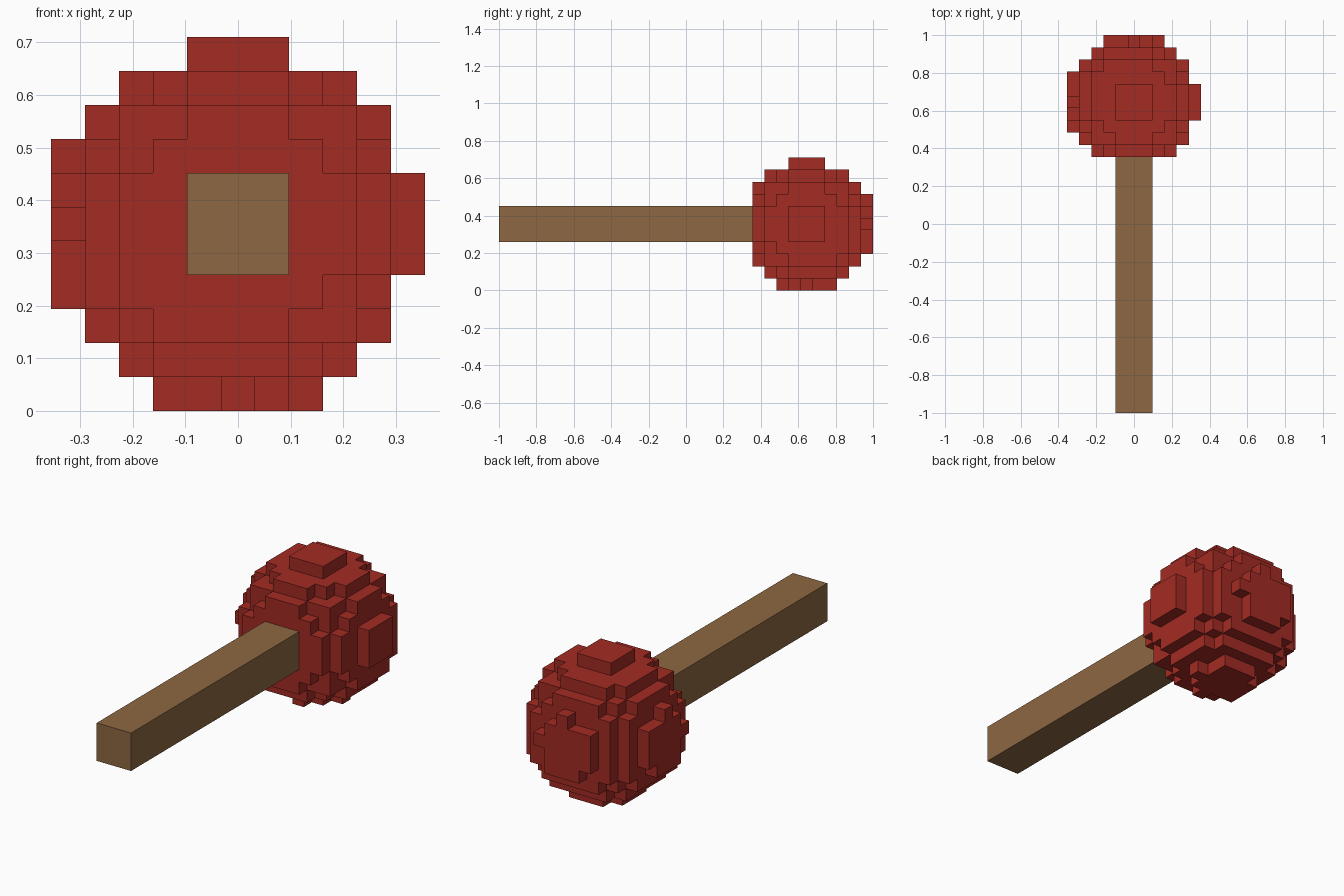
import bpy, bmesh
from mathutils import Vector

cube = bpy.data.objects.get("Cube")
if cube:
    bpy.data.objects.remove(cube, do_unlink=True)

U = 2 / 31                                   # edge of one block
CENTRE = Vector((0, 10 * U, 5.5 * U))        # middle block of the head


def material(name, color):
    mat = bpy.data.materials.new(name)
    mat.use_nodes = True
    mat.diffuse_color = color
    bsdf = next(n for n in mat.node_tree.nodes if n.type == 'BSDF_PRINCIPLED')
    bsdf.inputs["Base Color"].default_value = color
    bsdf.inputs["Roughness"].default_value = 0.8
    return mat


def add_object(name, bm, mat):
    mesh = bpy.data.meshes.new(name)
    bm.to_mesh(mesh)
    bm.free()
    mesh.materials.append(mat)
    obj = bpy.data.objects.new(name, mesh)
    bpy.context.collection.objects.link(obj)
    return obj


red = material("head red", (0.366, 0.024, 0.017, 1))
brown = material("handle brown", (0.270, 0.136, 0.054, 1))

# Blocky ball: keep grid cells inside a sphere set slightly off the grid centre
OFFSET = Vector((-0.1, 0.1, -0.1))
R2 = 29.03
span = range(-5, 6)
cells = {(x, y, z) for x in span for y in span for z in span
         if y > -5 and (Vector((x, y, z)) - OFFSET).length_squared < R2}

# Only the outer faces of the cells are built
bm = bmesh.new()
for cell in sorted(cells):
    for axis in range(3):
        for sign in (-1, 1):
            n = Vector((0, 0, 0))
            n[axis] = sign
            if tuple(int(c + d) for c, d in zip(cell, n)) in cells:
                continue
            a = Vector((0, 0, 0))
            a[(axis + 1) % 3] = 0.5
            b = n.cross(a)
            mid = Vector(cell) + n * 0.5
            corners = (mid - a - b, mid + a - b, mid + a + b, mid - a + b)
            bm.faces.new([bm.verts.new(CENTRE + p * U) for p in corners])
bmesh.ops.remove_doubles(bm, verts=bm.verts, dist=U * 0.01)
add_object("head", bm, red)

# Square handle, 3 x 21 x 3 blocks, running forward from the head
bm = bmesh.new()
bmesh.ops.create_cube(bm, size=1)
bmesh.ops.scale(bm, vec=(3 * U, 21 * U, 3 * U), verts=bm.verts)
bmesh.ops.translate(bm, vec=(0, -1 + 10.5 * U, 5.5 * U), verts=bm.verts)
add_object("handle", bm, brown)
